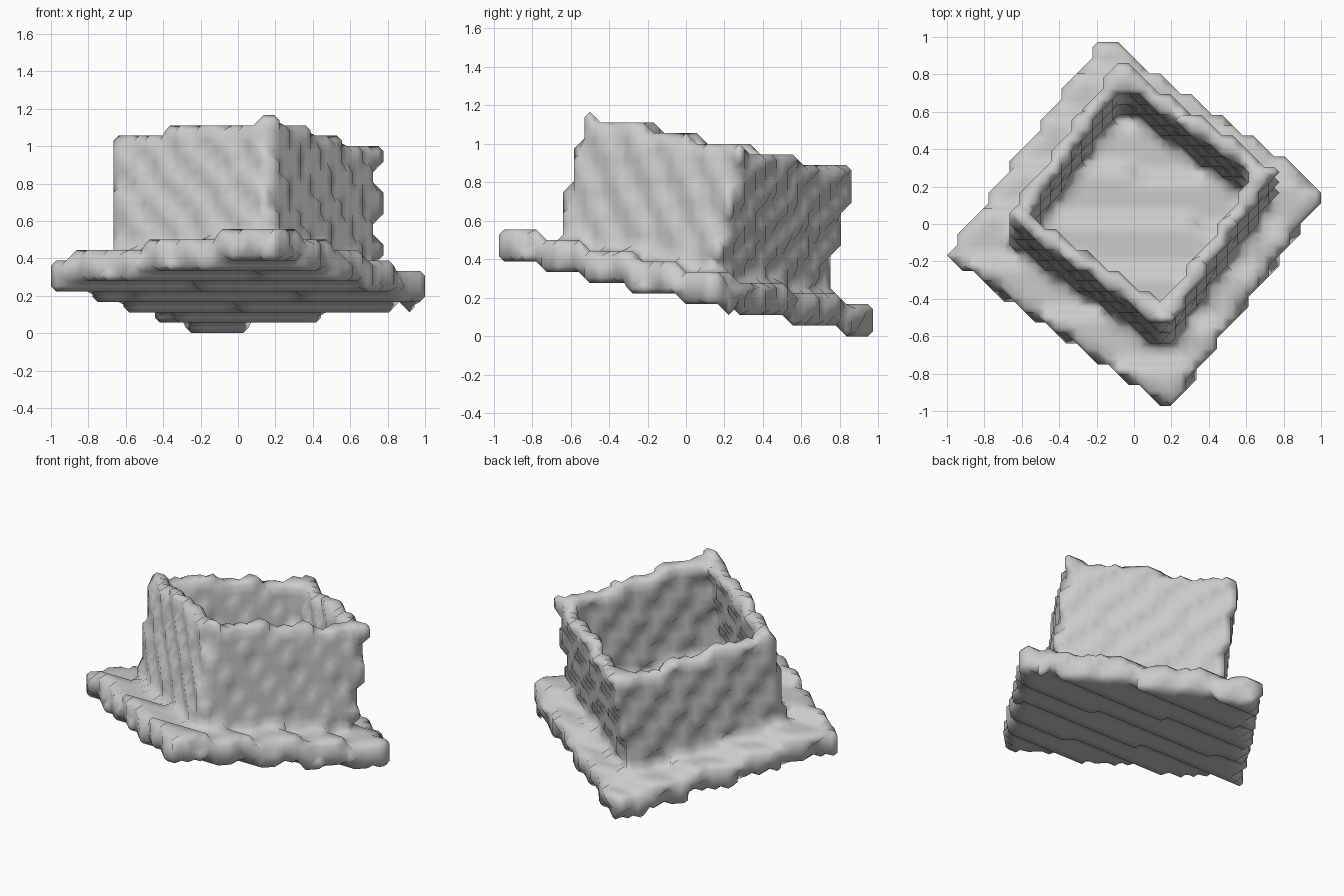
import bpy, bmesh, math
from mathutils import Vector

if "Cube" in bpy.data.objects:
    bpy.data.objects.remove(bpy.data.objects["Cube"])

# Block grid that gives the model its stepped surface
COUNT = (36, 35, 21)
H = 2.0 / 36

# Tilted frame of the box: leaning axis and two in-plane axes along the sides
AXIS = Vector((0.014, 0.216, 1.0)).normalized()
BASE = Vector((0, 0, 0.199))                 # centre of the underside
SIDE_ANGLE = math.radians(55)
LEAN = Vector((0, 0, 1)).rotation_difference(AXIS)
U = LEAN @ Vector((math.cos(SIDE_ANGLE), math.sin(SIDE_ANGLE), 0))
V = AXIS.cross(U)

# Half widths, heights and centres of the parts
PLATE, PLATE_TOP = 0.727, 0.163
WALL_OUT, WALL_IN, RIM = 0.522, 0.432, 0.825
PLATE_MID = Vector((0.015, 0.0, 0.28))
WALL_MID = Vector((0.033, 0.006, 0.28))


def centre(i, j, k):
    return Vector(((i + 0.5 - COUNT[0] / 2) * H,
                   (j + 0.5 - COUNT[1] / 2) * H, (k + 0.5) * H))


def reach(p, mid):
    """Distance from the leaning axis, measured as a square."""
    return max(abs((p - mid).dot(U)), abs((p - mid).dot(V)))


def inside(p):
    w = (p - BASE).dot(AXIS)
    plate = 0 <= w <= PLATE_TOP and reach(p, PLATE_MID) <= PLATE
    wall = PLATE_TOP <= w <= RIM and WALL_IN <= reach(p, WALL_MID) <= WALL_OUT
    return plate or wall


solid = {(i, j, k) for i in range(COUNT[0]) for j in range(COUNT[1])
         for k in range(COUNT[2]) if inside(centre(i, j, k))}

# Blocky shell: one quad on every exposed block side
blocks = bmesh.new()
corners = {}


def corner(c):
    if c not in corners:
        corners[c] = blocks.verts.new(centre(*[x - 0.5 for x in c]))
    return corners[c]


for cell in solid:
    for a in range(3):
        for s in (0, 1):
            near = list(cell)
            near[a] += 2 * s - 1
            if tuple(near) in solid:
                continue
            b, c = (a + 1) % 3, (a + 2) % 3
            quad = []
            for db, dc in ((0, 0), (1, 0), (1, 1), (0, 1)):
                p = list(cell)
                p[a] += s
                p[b] += db
                p[c] += dc
                quad.append(corner(tuple(p)))
            blocks.faces.new(quad if s else quad[::-1])
blocks.faces.index_update()

# Chamfered skin: joins the centres of the block sides around each corner
skin = bmesh.new()
points = {f.index: skin.verts.new(f.calc_center_median()) for f in blocks.faces}
for v in blocks.verts:
    todo = set(v.link_loops)
    while todo:
        loop = todo.pop()
        ring = []
        while loop.vert == v and loop.face.index not in ring:
            ring.append(loop.face.index)
            todo.discard(loop)
            loop = loop.link_loop_prev.link_loop_radial_next
        if len(ring) > 2:
            try:
                skin.faces.new([points[i] for i in ring])
            except ValueError:
                pass
bmesh.ops.recalc_face_normals(skin, faces=skin.faces)
for f in skin.faces:
    f.smooth = True

mesh = bpy.data.meshes.new("open_box_on_plate")
skin.to_mesh(mesh)
skin.free()
blocks.free()
bpy.context.collection.objects.link(bpy.data.objects.new("open_box_on_plate", mesh))
